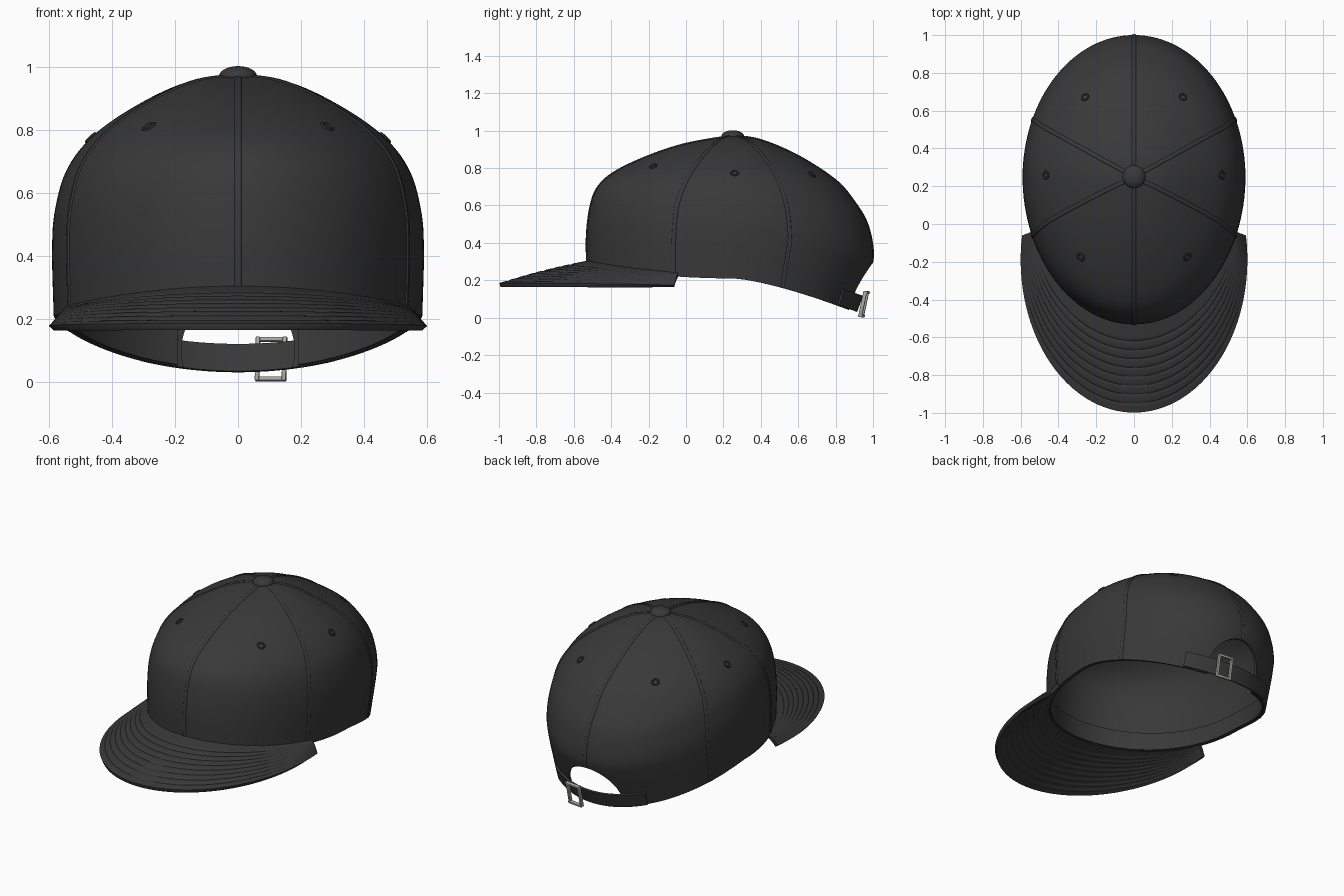
import bpy, bmesh, math
from mathutils import Vector, Matrix

if "Cube" in bpy.data.objects:
    bpy.data.objects.remove(bpy.data.objects["Cube"])

APEX_Y = 0.25


def material(name, color):
    m = bpy.data.materials.new(name)
    m.use_nodes = True
    m.diffuse_color = (*color, 1)
    m.node_tree.nodes["Principled BSDF"].inputs["Base Color"].default_value = (*color, 1)
    return m


FABRIC = material("charcoal fabric", (0.04, 0.04, 0.04))
METAL = material("pale metal", (0.4, 0.39, 0.36))


def resample(points, n=200):
    """Smooth a profile and space it evenly along its length."""
    p = [Vector(q) for q in points]
    p = [2 * p[0] - p[1]] + p + [2 * p[-1] - p[-2]]
    dense = []
    for a, b, c, d in zip(p, p[1:], p[2:], p[3:]):
        for k in range(20):
            s = k / 20
            dense.append((2 * b + (c - a) * s + (2 * a - 5 * b + 4 * c - d) * s ** 2
                          + (3 * b - a - 3 * c + d) * s ** 3) / 2)
    dense.append(p[-2])
    dist = [0]
    for a, b in zip(dense, dense[1:]):
        dist.append(dist[-1] + (b - a).length)
    out, k = [], 0
    for i in range(n + 1):
        want = dist[-1] * i / n
        while k < len(dist) - 2 and dist[k + 1] < want:
            k += 1
        out.append(dense[k].lerp(dense[k + 1], (want - dist[k]) / (dist[k + 1] - dist[k])))
    return out


# Crown profiles: (distance from apex, height)
FRONT = resample([(0, .975), (.25, .93), (.45, .865), (.63, .78), (.72, .7), (.76, .6), (.78, .45), (.78, .28)])
SIDE = resample([(0, .975), (.15, .955), (.3, .89), (.45, .79), (.54, .68), (.58, .55), (.59, .42), (.585, .21)])
BACK = resample([(0, .975), (.15, .95), (.35, .865), (.55, .735), (.65, .62), (.72, .5), (.75, .35), (.73, .25), (.65, .03)])


def at(profile, t):
    f = min(max(t, 0), 1) * (len(profile) - 1)
    i = min(int(f), len(profile) - 2)
    return profile[i].lerp(profile[i + 1], f - i)


def crown(th, t):
    """Point on the crown; th is zero at the front, t runs from apex to rim."""
    c, s = math.cos(th), math.sin(th)
    end, side = at(FRONT if c > 0 else BACK, t), at(SIDE, t)
    w = abs(c) ** (2 if c > 0 else 1.4)
    return Vector((s * side.x, APEX_Y - c * end.x, side.y + (end.y - side.y) * w))


def frame(th, t):
    """Point, sideways tangent and outward normal of the crown."""
    e, p = 0.01, crown(th, t)
    across = (crown(th + e, t) - crown(th - e, t)).normalized()
    down = crown(th, min(t + e, 1)) - crown(th, t - e)
    n = across.cross(down).normalized()
    if n.dot(p - Vector((0, APEX_Y, 0.3))) < 0:
        n.negate()
    return p, across, n


def finish(obj, mat, angle=40):
    """Apply modifiers, fix normals, colour and smooth."""
    bpy.ops.object.select_all(action="DESELECT")
    bpy.context.view_layer.objects.active = obj
    obj.select_set(True)
    for m in list(obj.modifiers):
        bpy.ops.object.modifier_apply(modifier=m.name)
    bm = bmesh.new()
    bm.from_mesh(obj.data)
    bmesh.ops.recalc_face_normals(bm, faces=bm.faces)
    bm.to_mesh(obj.data)
    bm.free()
    obj.data.materials.clear()
    obj.data.materials.append(mat)
    bpy.ops.object.shade_smooth_by_angle(angle=math.radians(angle))
    return obj


def mesh_object(name, bm):
    me = bpy.data.meshes.new(name)
    bm.to_mesh(me)
    bm.free()
    obj = bpy.data.objects.new(name, me)
    bpy.context.collection.objects.link(obj)
    return obj


def surface(name, func, nu, nv, thick=0, offset=0):
    """Grid surface from func(u, v), both 0..1."""
    bm = bmesh.new()
    rows = [[bm.verts.new(func(i / nu, j / nv)) for j in range(nv + 1)] for i in range(nu + 1)]
    for a, b in zip(rows, rows[1:]):
        for j in range(nv):
            bm.faces.new((a[j], a[j + 1], b[j + 1], b[j]))
    bmesh.ops.remove_doubles(bm, verts=bm.verts, dist=1e-5)
    bmesh.ops.recalc_face_normals(bm, faces=bm.faces)
    obj = mesh_object(name, bm)
    if thick:
        m = obj.modifiers.new("thickness", "SOLIDIFY")
        m.thickness, m.offset = thick, offset
    return obj


# Crown shell with the arched opening at the back
shell = surface("crown", lambda u, v: crown(u * math.tau, v), 128, 56, 0.014, -1)
bpy.ops.mesh.primitive_cylinder_add(vertices=64, radius=0.18, depth=0.6, location=(0, 0.9, 0.1),
                                    rotation=(math.pi / 2, 0, 0))
cutter = bpy.context.object
cutter.name = "opening_cutter"
cutter.hide_render = True
cut = shell.modifiers.new("opening", "BOOLEAN")
cut.operation, cut.object, cut.solver = "DIFFERENCE", cutter, "EXACT"
finish(shell, FABRIC)
bpy.data.objects.remove(cutter)

# Raised seams between the six panels
RIDGE = [-0.003, 0.004, 0.005, 0.002, 0.005, 0.004, -0.003]
for k, deg in enumerate((0, 66, 114, 180, 246, 294)):
    th = math.radians(deg)
    last = 0.998
    while deg == 180 and crown(th, last).z < 0.285:
        last -= 0.005

    def seam(u, v):
        p, across, n = frame(th, 0.03 + (last - 0.03) * u)
        return p + across * (v - 0.5) * 0.026 + n * RIDGE[round(v * 6)]
    finish(surface(f"panel_seam_{k + 1}", seam, 60, 6), FABRIC, 80)

# Stitched eyelets, one per panel
for k, (x, y) in enumerate(((.26, -.19), (.465, .26), (.25, .68))):
    for side in (1, -1):
        th = math.atan2(x / .59, (APEX_Y - y) / .77)
        t = min((i / 200 for i in range(20, 160)),
                key=lambda q: (crown(th, q).xy - Vector((x, y))).length)
        p, _, n = frame(side * th, t)
        bpy.ops.mesh.primitive_torus_add(major_radius=0.018, minor_radius=0.006,
                                         major_segments=24, minor_segments=8, location=p,
                                         rotation=n.to_track_quat("Z", "Y").to_euler())
        bpy.context.object.name = f"eyelet_{k + 1}_{'left' if side > 0 else 'right'}"
        finish(bpy.context.object, FABRIC)

# Top button
bpy.ops.mesh.primitive_uv_sphere_add(segments=32, ring_count=16, location=(0, APEX_Y, 0.97))
button = bpy.context.object
button.name = "top_button"
button.scale = (0.06, 0.06, 0.032)
finish(button, FABRIC)


# Brim with concentric stitch grooves
def brim(u, v):
    a = 2 * u - 1
    p, _, n = frame(math.radians(68) * a, 0.988)
    inner = p - n * 0.008
    phi = math.radians(100) * a
    outer = Vector((0.592 * math.sin(phi), -0.2 - 0.795 * math.cos(phi), 0.175 - 0.006 * a * a))
    q = inner.lerp(outer, v)
    q.z += 0.008 * math.sin(math.pi * v)
    for k in range(2, 10):
        q.z -= 0.004 * math.exp(-((v - k / 10) / 0.014) ** 2) * (1 - a ** 4)
    return q


rim = surface("brim", brim, 96, 80, 0.022)
bev = rim.modifiers.new("rounded edge", "BEVEL")
bev.width, bev.segments, bev.limit_method = 0.004, 2, "ANGLE"
bev.angle_limit = math.radians(60)
finish(rim, FABRIC, 60)


# Sweatband inside the rim, open at the back
def band(u, v):
    p, _, n = frame(math.radians(160) * (2 * u - 1), 0.9 + 0.098 * v)
    return p - n * 0.02


finish(surface("sweatband", band, 96, 8, 0.008), FABRIC)


# Adjusting strap across the opening
def strap(u, v):
    p, _, n = frame(math.pi + math.radians(31) * (2 * u - 1), 0.93 + 0.066 * v)
    return p + n * 0.008


finish(surface("back_strap", strap, 40, 8, 0.012), FABRIC)

# Strap buckle: a rectangular frame
bm = bmesh.new()
bars = [((sx * 0.043, 0, 0), (0.014, 0.02, 0.142)) for sx in (1, -1)]
bars += [((0, 0.004, sz * 0.064), (0.1, 0.02, 0.014)) for sz in (1, -1)]
for pos, size in bars:
    bmesh.ops.create_cube(bm, size=1, matrix=Matrix.Translation(pos) @ Matrix.Diagonal((*size, 1)))
buckle = mesh_object("strap_buckle", bm)
buckle.location = (0.105, 0.95, 0.073)
buckle.rotation_euler = (math.radians(-12), 0, math.radians(-7))
soft = buckle.modifiers.new("soft edges", "BEVEL")
soft.width, soft.segments = 0.003, 2
finish(buckle, METAL)
